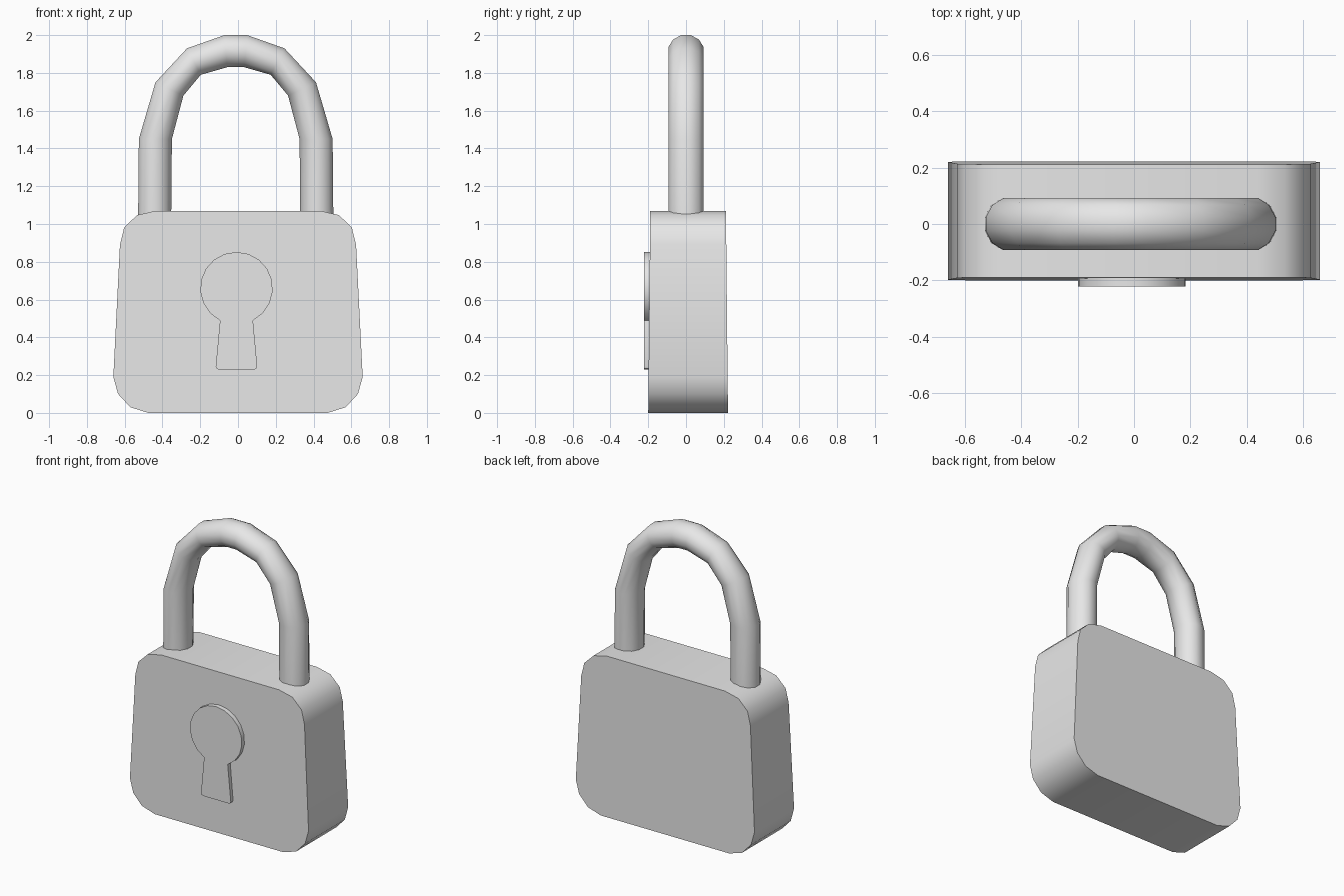
import bpy, bmesh
from math import sin, cos, radians, pi

if "Cube" in bpy.data.objects:
    bpy.data.objects.remove(bpy.data.objects["Cube"])

grey = bpy.data.materials.new("plain_grey")
grey.use_nodes = True
grey.diffuse_color = (0.8, 0.8, 0.8, 1)
grey.node_tree.nodes["Principled BSDF"].inputs["Base Color"].default_value = (0.8, 0.8, 0.8, 1)


def skin(name, rings, angle):
    """Join a row of closed rings into one capped, smooth-shaded solid."""
    bm = bmesh.new()
    loops = [[bm.verts.new(p) for p in ring] for ring in rings]
    for a, b in zip(loops, loops[1:]):
        for i in range(len(a)):
            j = (i + 1) % len(a)
            bm.faces.new((a[i], a[j], b[j], b[i]))
    bm.faces.new(loops[0])
    bm.faces.new(loops[-1])
    bmesh.ops.recalc_face_normals(bm, faces=bm.faces)
    mesh = bpy.data.meshes.new(name)
    bm.to_mesh(mesh)
    bm.free()
    mesh.materials.append(grey)
    obj = bpy.data.objects.new(name, mesh)
    bpy.context.collection.objects.link(obj)
    bpy.ops.object.select_all(action="DESELECT")
    obj.select_set(True)
    bpy.context.view_layer.objects.active = obj
    bpy.ops.object.shade_smooth_by_angle(angle=radians(angle))
    return obj


def extrude(name, outline, front, back, angle):
    """Solid from an (x, z) outline; front and back give y at each height."""
    rings = [[(x, y(z), z) for x, z in outline] for y in (front, back)]
    return skin(name, rings, angle)


# Body: rounded, slightly tapering block
half = [(0.475, 0.0), (0.57, 0.03), (0.635, 0.10), (0.66, 0.19),
        (0.625, 0.89), (0.603, 0.98), (0.535, 1.047), (0.435, 1.07)]
outline = half + [(-x, z) for x, z in reversed(half)]
extrude("lock_body", outline,
        lambda z: -0.20 + 0.01 * z, lambda z: 0.222 - 0.01 * z, 40)

# Keyhole: raised plate, round head with a flared slot
cx, cz, radius, steps = -0.008, 0.66, 0.192, 16
start, sweep = radians(-63), radians(306)
keyhole = [(cx + radius * cos(start + sweep * i / steps),
            cz + radius * sin(start + sweep * i / steps)) for i in range(steps + 1)]
slot = [(0.11, 0.245), (0.106, 0.235), (0.095, 0.23)]
keyhole += [(cx - x, z) for x, z in slot] + [(cx + x, z) for x, z in reversed(slot)]
extrude("keyhole_plate", keyhole, lambda z: -0.222, lambda z: -0.17, 30)

# Shackle: outer and inner edge at each station of one leg, mirrored for the other
mid = -0.012
stations = [((0.518, 0.9), (0.343, 0.9)), ((0.513, 1.45), (0.338, 1.45)),
            ((0.425, 1.75), (0.277, 1.68)), ((0.258, 1.93), (0.185, 1.79)),
            ((0.06, 2.0), (0.045, 1.83))]
path = [(1, s) for s in stations] + [(-1, s) for s in reversed(stations)]
sides = 12
rings = []
for side, ((ox, oz), (ix, iz)) in path:
    ring = []
    for k in range(sides):
        a = 2 * pi * (k + 0.5) / sides
        t = 0.5 + 0.5 * cos(a) / cos(pi / sides)
        ring.append((mid + side * (ix + (ox - ix) * t), 0.096 * sin(a), iz + (oz - iz) * t))
    rings.append(ring)
skin("shackle", rings, 60)
